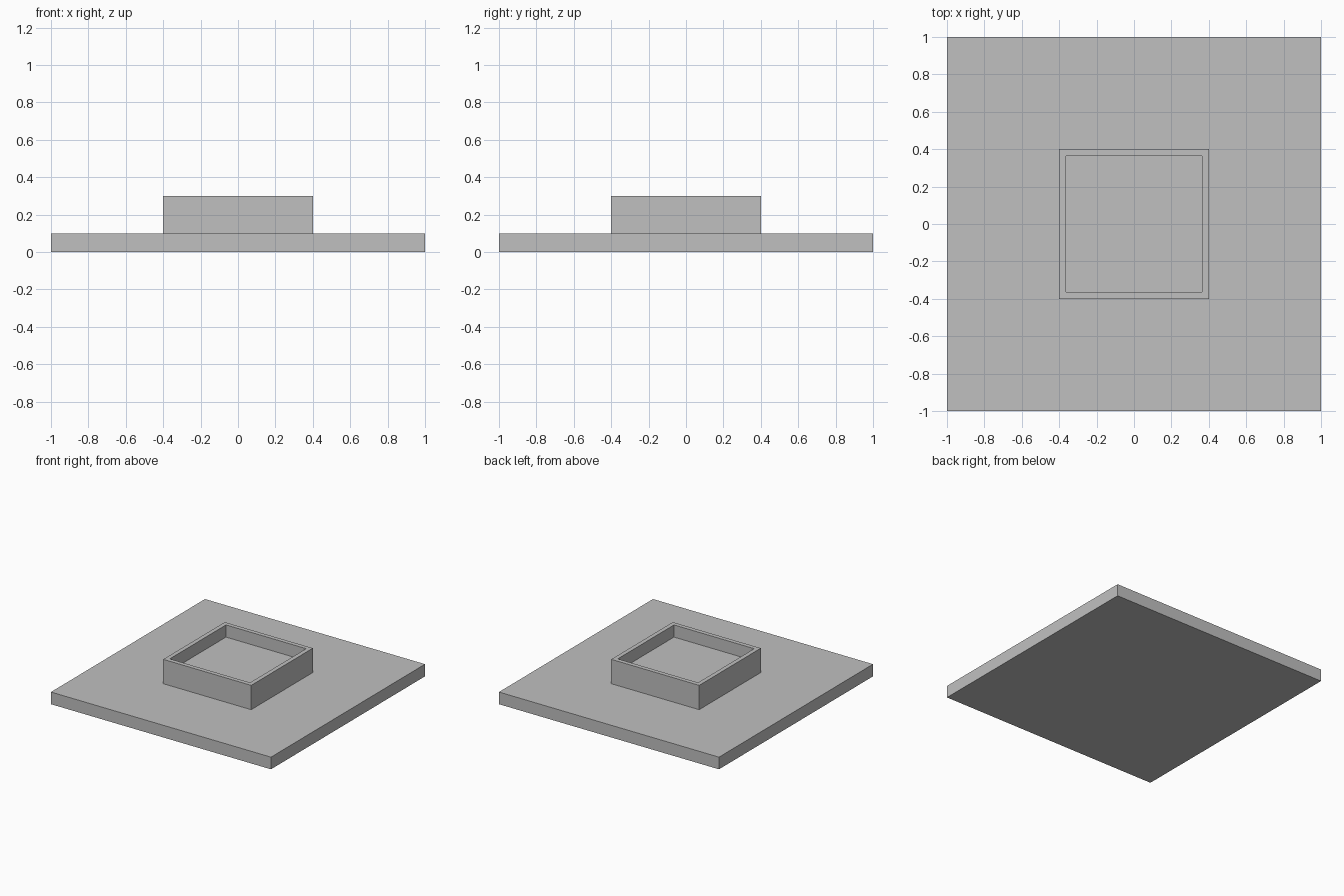
import bpy
import bmesh
from mathutils import Matrix, Vector

cube = bpy.data.objects.get("Cube")
if cube:
    bpy.data.objects.remove(cube, do_unlink=True)

# Single grey finish
GREY = (0.53, 0.53, 0.53, 1.0)
grey = bpy.data.materials.new("plain grey")
grey.use_nodes = True
grey.diffuse_color = GREY
grey.node_tree.nodes["Principled BSDF"].inputs["Base Color"].default_value = GREY


def square_block(name, width, bottom, top, rim=0.0, recess=0.0):
    """Square block, optionally with a rimmed recess sunk into its top."""
    bm = bmesh.new()
    height = top - bottom
    place = Matrix.Translation((0, 0, bottom + height / 2))
    size = Matrix.Diagonal((width, width, height, 1))
    bmesh.ops.create_cube(bm, size=1, matrix=place @ size)
    if recess:
        bm.normal_update()
        lid = max(bm.faces, key=lambda f: f.normal.z)
        # First inset makes the rim, the second pass drops the floor straight down
        bmesh.ops.inset_region(bm, faces=[lid], thickness=rim)
        floor = bmesh.ops.extrude_discrete_faces(bm, faces=[lid])["faces"]
        bmesh.ops.translate(bm, verts=floor[0].verts, vec=Vector((0, 0, -recess)))
    bmesh.ops.recalc_face_normals(bm, faces=bm.faces)
    mesh = bpy.data.meshes.new(name)
    bm.to_mesh(mesh)
    bm.free()
    mesh.materials.append(grey)
    obj = bpy.data.objects.new(name, mesh)
    bpy.context.collection.objects.link(obj)
    return obj


# Wide flat slab, with the open-topped tray standing at its centre
square_block("base_slab", 2.0, 0.0, 0.1)
square_block("raised_tray", 0.8, 0.1, 0.3, rim=0.05, recess=0.1)
